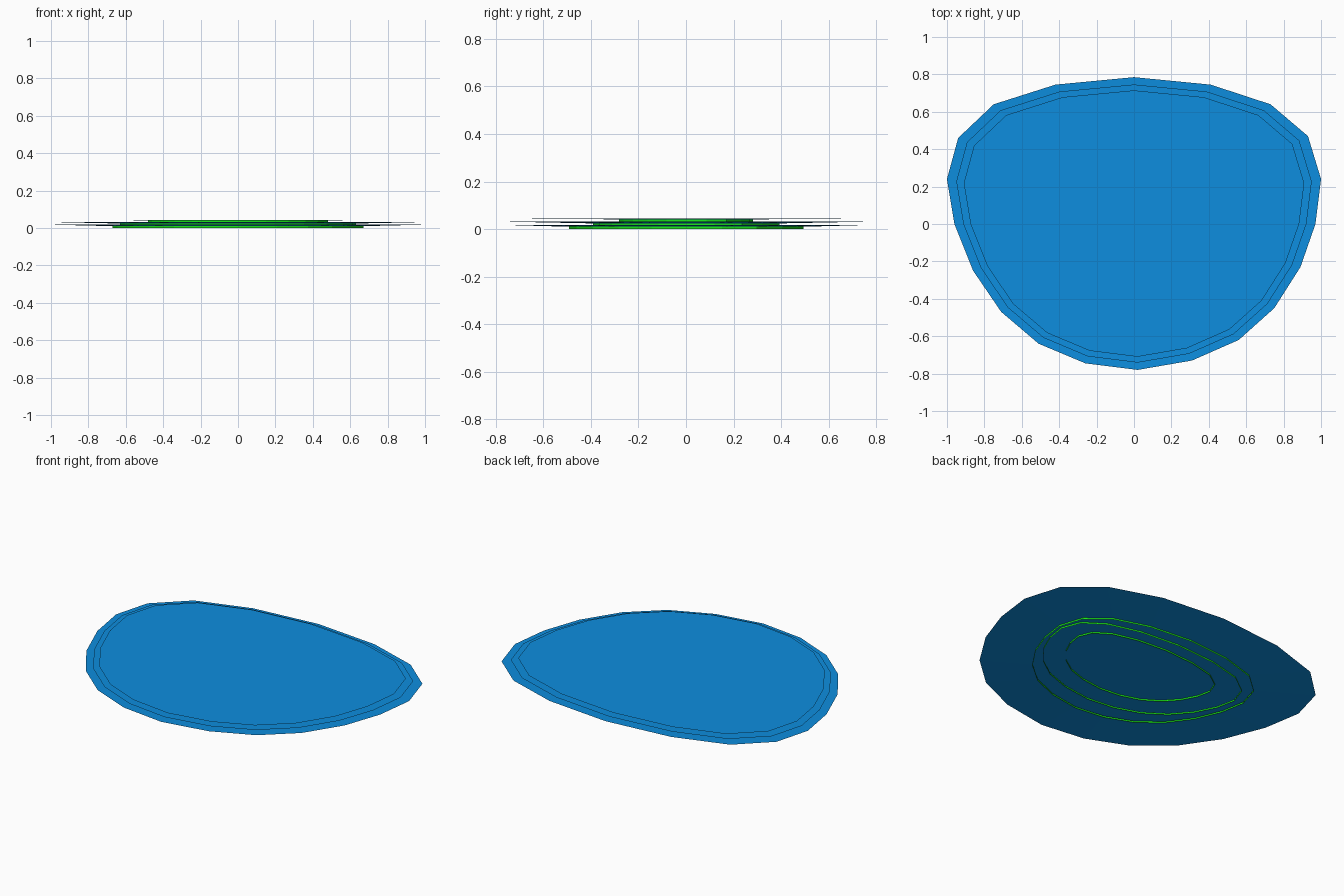
import bpy

if "Cube" in bpy.data.objects:
    bpy.data.objects.remove(bpy.data.objects["Cube"])

def material(name, color):
    m = bpy.data.materials.new(name)
    m.diffuse_color = color
    m.use_nodes = True
    m.node_tree.nodes["Principled BSDF"].inputs["Base Color"].default_value = m.diffuse_color
    return m

BLUE = material("water_blue", (0.004, 0.27, 0.74, 1))
GREEN = material("bank_green", (0.01, 0.8, 0.01, 1))

# Shared pond outline, counter-clockwise
OUTLINE = [(1, .24), (.93, .47), (.73, .64), (.41, .745), (0, .785),
           (-.42, .745), (-.75, .64), (-.94, .46), (-1, .24), (-.96, 0),
           (-.86, -.25), (-.71, -.47), (-.51, -.64), (-.26, -.745), (.02, -.78),
           (.31, -.73), (.56, -.62), (.75, -.45), (.89, -.23), (.97, 0)]
N = len(OUTLINE)

def loop(sx, sy, z):
    return [(x * sx, y * sy, z) for x, y in OUTLINE]

def add_mesh(name, verts, faces, mat):
    me = bpy.data.meshes.new(name)
    me.from_pydata(verts, [], faces)
    me.materials.append(mat)
    ob = bpy.data.objects.new(name, me)
    bpy.context.collection.objects.link(ob)

def band(name, low, high, mat):
    faces = [(i, (i + 1) % N, N + (i + 1) % N, N + i) for i in range(N)]
    add_mesh(name, low + high, faces, mat)

# Stacked sheets: rim scale, rim height, opening scale x/y, wall bottom and top
LAYERS = [("lower", 1.0, .018, .67, .63, 0.0, .010),
          ("middle", .95, .031, .63, .50, .014, .024),
          ("upper", .91, .044, .48, .36, .031, .041)]
for name, s, rim, sx, sy, z0, z1 in LAYERS:
    # gently sloping sheet around the opening, and the thin wall of the opening
    band(name + "_sheet", loop(s, s, rim), loop(sx, sy, z1), BLUE)
    band(name + "_bank_wall", loop(sx, sy, z0), loop(sx, sy, z1), GREEN)

# Closed top surface
add_mesh("top_surface", loop(.91, .91, .0445), [tuple(range(N))], BLUE)

# Thin rectangular panel on top
add_mesh("centre_panel",
         [(-.45, -.35, .047), (.51, -.35, .047), (.51, .33, .047), (-.45, .33, .047)],
         [(0, 1, 2, 3)], BLUE)
